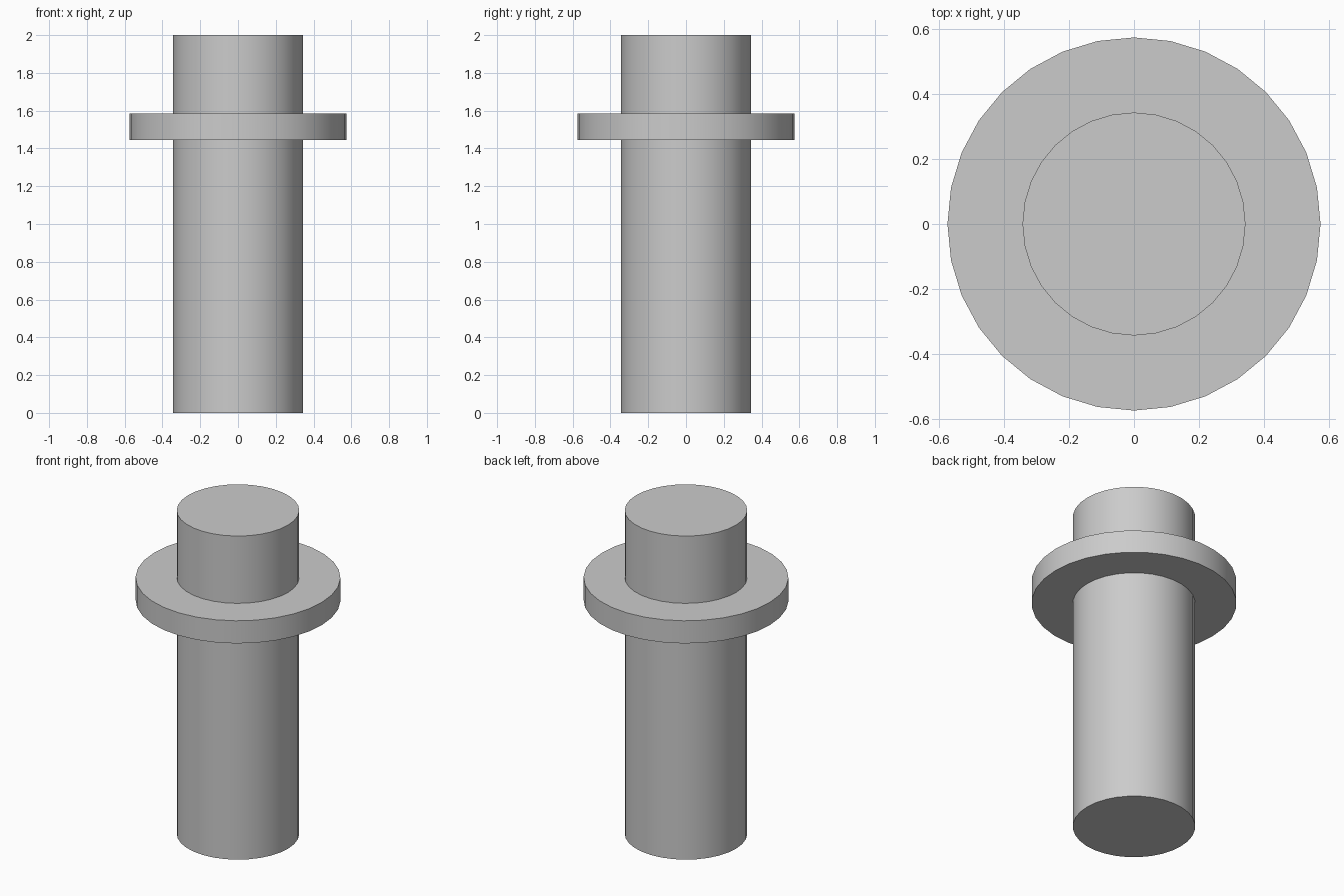
import bpy
import math

SIDES = 32

default_cube = bpy.data.objects.get("Cube")
if default_cube:
    bpy.data.objects.remove(default_cube, do_unlink=True)

# Single grey finish
grey = bpy.data.materials.new("plain_grey")
grey.use_nodes = True
color = (0.6, 0.6, 0.6, 1.0)
grey.diffuse_color = color
grey.node_tree.nodes["Principled BSDF"].inputs["Base Color"].default_value = color


def cylinder(name, radius, bottom, top):
    """Upright smooth-sided cylinder between two heights."""
    bpy.ops.mesh.primitive_cylinder_add(
        vertices=SIDES, radius=radius, depth=top - bottom,
        location=(0, 0, (bottom + top) / 2))
    obj = bpy.context.object
    obj.name = name
    obj.data.materials.append(grey)
    bpy.ops.object.shade_smooth_by_angle(angle=math.radians(30))
    return obj


# Central pin and the collar around it
cylinder("shaft", 0.343, 0.0, 2.0)
cylinder("collar", 0.574, 1.444, 1.584)
